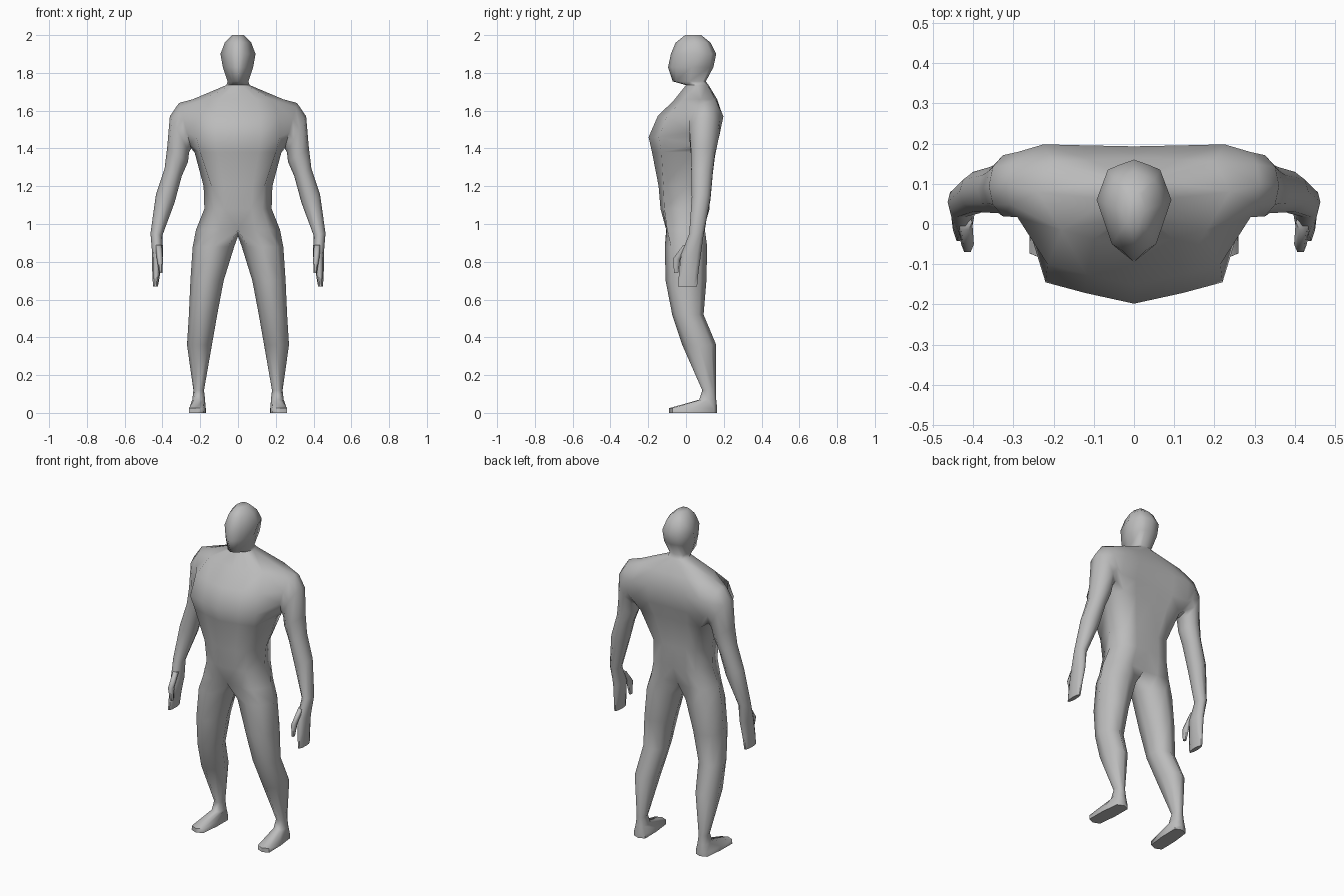
import bpy, bmesh, math
from mathutils import Vector

grey = bpy.data.materials.new("grey")
grey.diffuse_color = (0.5, 0.5, 0.5, 1)

# Trunk and head: z, front y, front corner x y, side x y, back corner x y, back y
TRUNK = [
    (0.97, -0.105, 0.165, -0.10, 0.222, 0.00, 0.165, 0.10, 0.085),
    (1.08, -0.135, 0.13, -0.115, 0.178, 0.00, 0.14, 0.11, 0.125),
    (1.20, -0.145, 0.14, -0.12, 0.182, 0.01, 0.14, 0.11, 0.12),
    (1.38, -0.18, 0.20, -0.13, 0.230, 0.04, 0.20, 0.15, 0.15),
    (1.46, -0.198, 0.22, -0.145, 0.25, 0.05, 0.235, 0.175, 0.172),
    (1.57, -0.15, 0.215, -0.10, 0.25, 0.06, 0.225, 0.198, 0.193),
    (1.66, -0.06, 0.18, -0.015, 0.24, 0.08, 0.20, 0.155, 0.165),
    (1.735, 0.00, 0.04, 0.015, 0.062, 0.06, 0.045, 0.11, 0.12),
]
HEAD = [
    (1.755, -0.07, 0.03, -0.055, 0.055, 0.02, 0.048, 0.09, 0.105),
    (1.83, -0.095, 0.045, -0.055, 0.080, 0.03, 0.06, 0.125, 0.145),
    (1.90, -0.08, 0.055, -0.05, 0.093, 0.06, 0.065, 0.135, 0.16),
    (1.96, -0.055, 0.042, -0.03, 0.07, 0.05, 0.05, 0.11, 0.13),
    (2.00, -0.005, 0.02, 0.00, 0.03, 0.035, 0.02, 0.075, 0.08),
]
# Arm: centre x y z, radius across, radius in y, tilt in degrees
ARM = [
    (0.280, 0.098, 1.520, 0.125, 0.085, 75),
    (0.310, 0.095, 1.475, 0.108, 0.080, 62),
    (0.320, 0.090, 1.365, 0.066, 0.066, 33),
    (0.343, 0.085, 1.275, 0.050, 0.060, 25),
    (0.385, 0.080, 1.135, 0.054, 0.052, 25),
    (0.432, 0.055, 0.945, 0.032, 0.040, 12),
    (0.425, 0.027, 0.840, 0.029, 0.055, 0),
    (0.432, 0.015, 0.750, 0.022, 0.054, 0),
    (0.437, 0.008, 0.668, 0.013, 0.053, 0),
]
# Leg: centre x y z, radius x, radius y, roundness (low is squarer)
LEG = [
    (0.130, 0.000, 0.880, 0.110, 0.112, 1.0),
    (0.164, 0.000, 0.700, 0.088, 0.108, 1.0),
    (0.185, 0.010, 0.520, 0.075, 0.083, 1.0),
    (0.204, 0.070, 0.360, 0.066, 0.090, 1.0),
    (0.208, 0.122, 0.120, 0.028, 0.036, 1.0),
    (0.208, 0.115, 0.070, 0.034, 0.045, 0.8),
    (0.215, 0.038, 0.025, 0.043, 0.127, 0.4),
    (0.215, 0.038, 0.000, 0.044, 0.127, 0.4),
]


def bridge(bm, a, b, closed=True, skip=()):
    """Join two rings of points with quads."""
    n = len(a)
    for i in range(n if closed else n - 1):
        if i not in skip:
            j = (i + 1) % n
            bm.faces.new((a[i], a[j], b[j], b[i]))


def half_ring(bm, z, yf, xc, yc, xs, ys, xb, yb, yr):
    pts = [(0, yf), (xc * 0.55, yf * 0.5 + yc * 0.5), (xc, yc), (xs, ys),
           (xb, yb), (xb * 0.55, yb * 0.5 + yr * 0.5), (0, yr)]
    return [bm.verts.new((x, y, z)) for x, y in pts]


def limb(bm, start, rings):
    """Continue a limb from an opening and close its end."""
    for ring in rings:
        verts = [bm.verts.new(p) for p in ring]
        if start:
            bridge(bm, start, verts)
        else:
            bm.faces.new(verts)
        start = verts
    bm.faces.new(start)


def arm_ring(x, y, z, ru, ry, tilt, n=10):
    t = math.radians(tilt)
    u = Vector((math.cos(t), 0, math.sin(t)))
    return [Vector((x, y, z)) - u * ru * math.cos(a) + Vector((0, ry * math.sin(a), 0))
            for a in (math.tau * (k - 1) / n for k in range(n))]


def leg_ring(x, y, z, rx, ry, p):
    out = []
    for k in range(8):
        a = math.tau * (k + 1) / 8
        c, s = math.cos(a), math.sin(a)
        c = 0 if abs(c) < 1e-6 else math.copysign(abs(c) ** p, c)
        s = 0 if abs(s) < 1e-6 else math.copysign(abs(s) ** p, s)
        splay = 0.008 * s if p < 0.5 else 0
        out.append((x - rx * c + splay, y - ry * s, z))
    return out


def finish(bm, name):
    """Mirror to the other side, then shade smooth."""
    bmesh.ops.mirror(bm, geom=bm.verts[:] + bm.edges[:] + bm.faces[:],
                     axis='X', merge_dist=0.0005)
    bmesh.ops.recalc_face_normals(bm, faces=bm.faces[:])
    mesh = bpy.data.meshes.new(name)
    bm.to_mesh(mesh)
    bm.free()
    mesh.materials.append(grey)
    ob = bpy.data.objects.new(name, mesh)
    bpy.context.collection.objects.link(ob)
    bpy.ops.object.select_all(action='DESELECT')
    ob.select_set(True)
    bpy.context.view_layer.objects.active = ob
    bpy.ops.object.shade_smooth_by_angle(angle=math.radians(65))


# Body: half trunk and head with an arm opening between the chest rings
bm = bmesh.new()
rows = [half_ring(bm, *r) for r in TRUNK + HEAD]
for i in range(len(rows) - 1):
    bridge(bm, rows[i], rows[i + 1], False, (2, 3) if 3 <= i < 6 else ())
bm.faces.new(rows[-1])

# Arm grows from the opening
r0, r1, r2, r3 = rows[3:7]
for hidden in (r1[3], r2[3]):
    bm.verts.remove(hidden)
opening = [r0[2], r0[3], r0[4], r1[4], r2[4], r3[4], r3[3], r3[2], r2[2], r1[2]]
limb(bm, opening, [arm_ring(*r) for r in ARM])

# Leg and foot grow from the hip ring and a crotch point
crotch = bm.verts.new((0, 0.0, 0.935))
limb(bm, rows[0] + [crotch], [leg_ring(*r) for r in LEG])
finish(bm, "body")

# Thumbs
bm = bmesh.new()
limb(bm, None, [arm_ring(*r, n=6) for r in (
    (0.420, 0.005, 0.890, 0.018, 0.022, 0),
    (0.414, -0.050, 0.815, 0.016, 0.023, 0),
    (0.408, -0.052, 0.740, 0.009, 0.012, 0))])
finish(bm, "thumbs")
